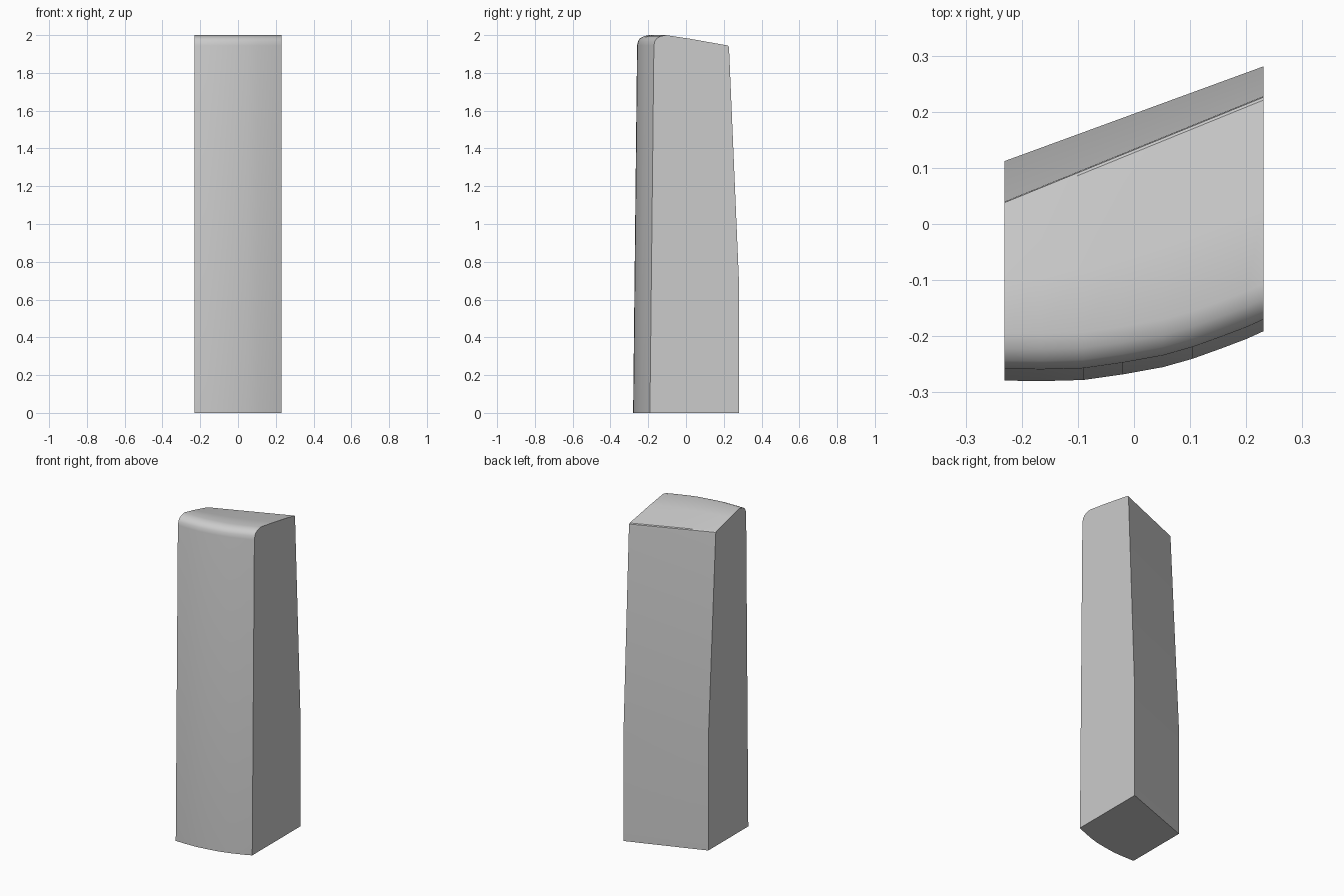
import bpy, bmesh

if "Cube" in bpy.data.objects:
    bpy.data.objects.remove(bpy.data.objects["Cube"])

# Stations across the width: x, front y at the base, back y at the base, back y at the top
fronts = [(-0.231, -0.279), (-0.165, -0.28), (-0.09, -0.278), (-0.02, -0.268), (0.052, -0.255),
          (0.105, -0.240), (0.155, -0.222), (0.2, -0.205), (0.231, -0.191)]


def profile(x, front):
    """Side outline (y, z) of the block at one station."""
    t = (x + 0.231) / 0.462
    back = 0.112 + t * 0.169
    top = 0.040 + t * 0.188
    peak = front + 0.085
    edge = top - 0.007
    mid = peak + (edge - peak) * 0.4
    return [(front, 0), (front + 0.021, 1.945), (front + 0.026, 1.967), (front + 0.036, 1.983),
            (front + 0.057, 1.994), (peak, 2.0), (mid, 1.980), (edge, 1.945),
            (top - 0.002, 1.940), (top, 1.926), (back, 0.68), (back, 0)]


# Tapered block with curved front and rounded, sloping top
bm = bmesh.new()
rings = [[bm.verts.new((x, y, z)) for y, z in profile(x, f)] for x, f in fronts]
n = len(rings[0])
for a, b in zip(rings, rings[1:]):
    for i in range(n):
        j = (i + 1) % n
        bm.faces.new((a[i], b[i], b[j], a[j]))
bm.faces.new(rings[0])
bm.faces.new(rings[-1])
bmesh.ops.recalc_face_normals(bm, faces=bm.faces[:])
mesh = bpy.data.meshes.new("tapered_block")
bm.to_mesh(mesh)
bm.free()
block = bpy.data.objects.new("tapered_block", mesh)
bpy.context.collection.objects.link(block)

# Smooth shading with crisp edges
bpy.context.view_layer.objects.active = block
block.select_set(True)
bpy.ops.object.shade_smooth_by_angle(angle=0.55)
